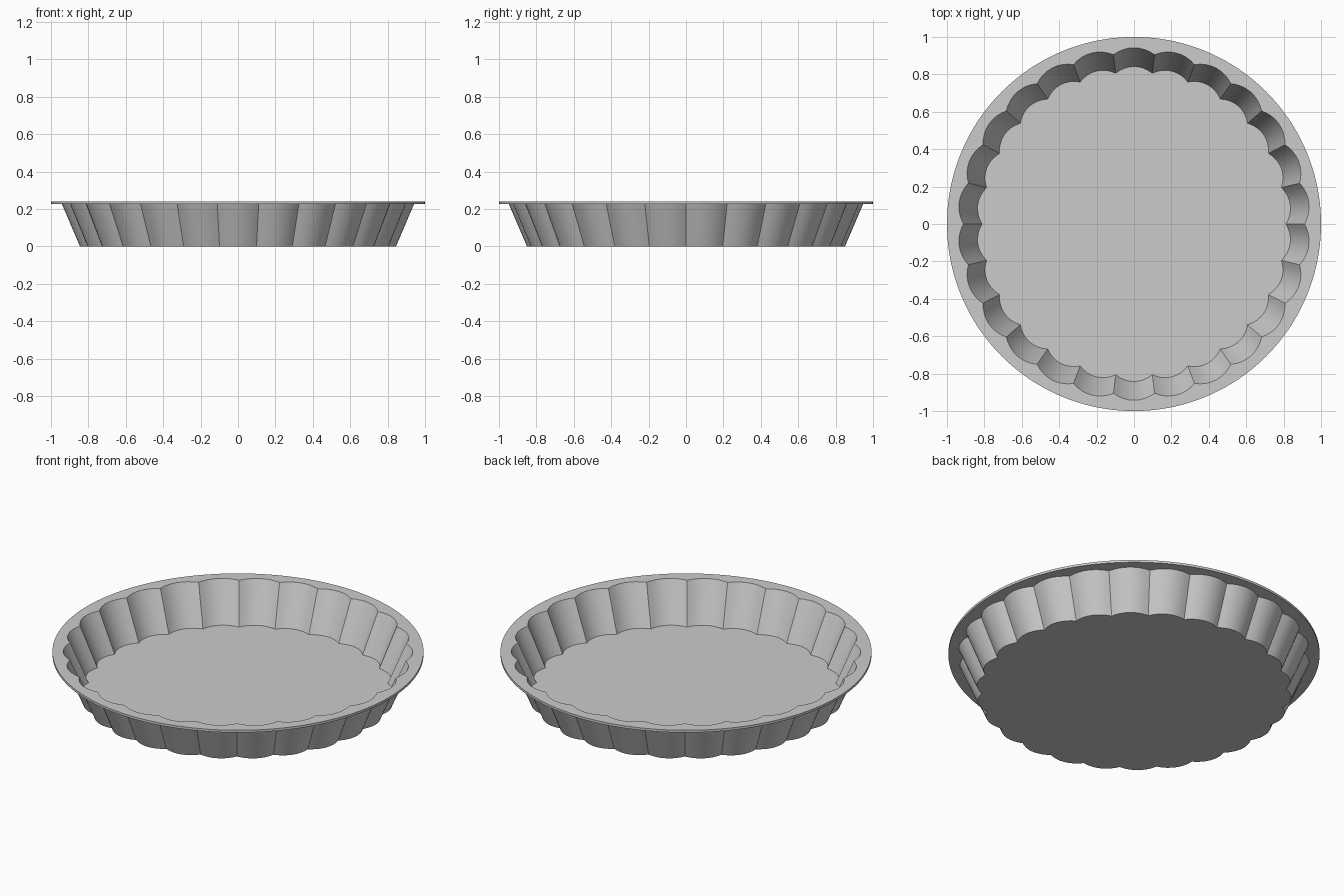
import bpy, bmesh
from math import cos, sin, pi

if "Cube" in bpy.data.objects:
    bpy.data.objects.remove(bpy.data.objects["Cube"])

FLUTES = 26      # scallops around the wall
SEGS = 8         # segments per scallop
COUNT = FLUTES * SEGS

# Closed shell profile: (outermost radius, scallop depth, height)
PROFILE = [
    (0.850, 0.030, 0.000),   # underside edge
    (0.947, 0.030, 0.226),   # outer wall meets rim
    (1.000, 0.000, 0.226),   # rim underside edge
    (1.000, 0.000, 0.240),   # rim top edge
    (0.942, 0.030, 0.240),   # inner mouth
    (0.842, 0.030, 0.008),   # floor edge
]


def ring(bm, peak, depth, z):
    verts = []
    for i in range(COUNT):
        a = 2 * pi * i / COUNT
        t = 2 * (i % SEGS) / SEGS - 1      # -1..1 across one scallop, cusp at -1
        r = peak - depth * t * t
        verts.append(bm.verts.new((r * cos(a), r * sin(a), z)))
    return verts


def cap(bm, loop, z):
    centre = bm.verts.new((0, 0, z))
    for i in range(COUNT):
        bm.faces.new((centre, loop[i], loop[(i + 1) % COUNT]))


# Fluted tart tin: wall, flat rim and thin floor
bm = bmesh.new()
rings = [ring(bm, *p) for p in PROFILE]
for a, b in zip(rings, rings[1:]):
    for i in range(COUNT):
        j = (i + 1) % COUNT
        bm.faces.new((a[i], a[j], b[j], b[i]))
cap(bm, rings[0], PROFILE[0][2])
cap(bm, rings[-1], PROFILE[-1][2])
bmesh.ops.recalc_face_normals(bm, faces=bm.faces)

mesh = bpy.data.meshes.new("fluted_tin")
bm.to_mesh(mesh)
bm.free()
tin = bpy.data.objects.new("fluted_tin", mesh)
bpy.context.collection.objects.link(tin)

# Smooth flutes, crisp cusps and rim
bpy.context.view_layer.objects.active = tin
tin.select_set(True)
bpy.ops.object.shade_smooth_by_angle(angle=0.5)
